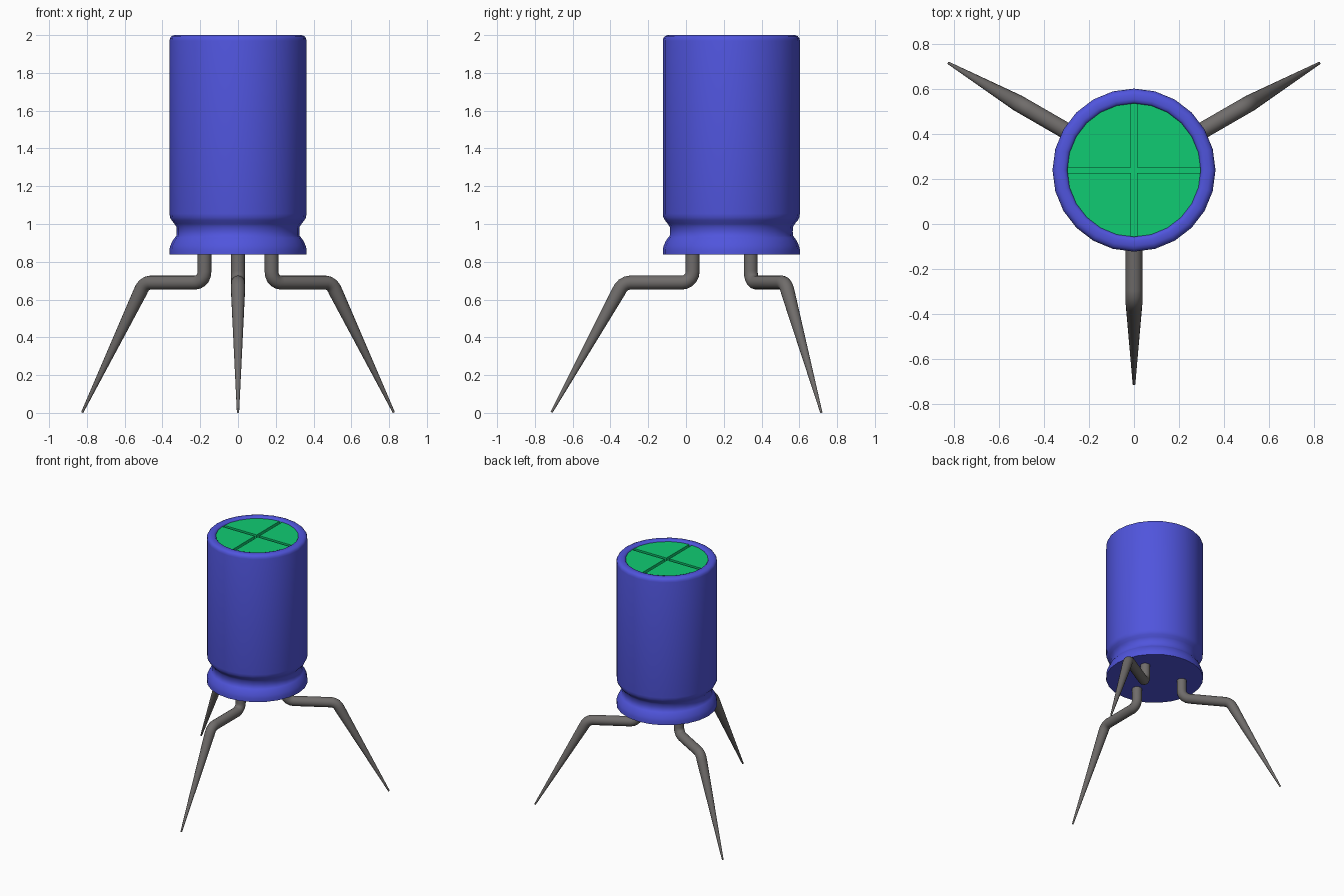
import bpy, bmesh, math
from mathutils import Vector, Matrix

if "Cube" in bpy.data.objects:
    bpy.data.objects.remove(bpy.data.objects["Cube"])

CENTRE = Vector((0, 0.24, 0))
SIDES = 24


def material(name, rgb):
    m = bpy.data.materials.new(name)
    m.diffuse_color = (*rgb, 1)
    m.use_nodes = True
    m.node_tree.nodes["Principled BSDF"].inputs["Base Color"].default_value = m.diffuse_color
    return m


def finish(bm, name, mat=None, smooth_angle=None):
    bmesh.ops.recalc_face_normals(bm, faces=bm.faces[:])
    me = bpy.data.meshes.new(name)
    bm.to_mesh(me)
    bm.free()
    ob = bpy.data.objects.new(name, me)
    ob.location = CENTRE
    bpy.context.collection.objects.link(ob)
    if mat:
        me.materials.append(mat)
    if smooth_angle:
        bpy.ops.object.select_all(action='DESELECT')
        ob.select_set(True)
        bpy.context.view_layer.objects.active = ob
        bpy.ops.object.shade_smooth_by_angle(angle=math.radians(smooth_angle))
    return ob


def skin(bm, rings):
    """Bridge successive vertex rings with quads."""
    for a, b in zip(rings, rings[1:]):
        n = len(a)
        for i in range(n):
            j = (i + 1) % n
            bm.faces.new((a[i], a[j], b[j], b[i]))


def lathe(name, profile, mat):
    bm = bmesh.new()
    rings = [[bm.verts.new((r * math.cos(math.tau * i / SIDES),
                            r * math.sin(math.tau * i / SIDES), z))
              for i in range(SIDES)] for r, z in profile]
    skin(bm, rings)
    bm.faces.new(rings[0])
    return finish(bm, name, mat, 40)


def leg(name, angle, path, n=16):
    """Round tube along (distance, height, radius) points, swung to an angle."""
    bm = bmesh.new()
    pts = [Vector((d, 0, z)) for d, z, r in path]
    rings = []
    for k, p in enumerate(pts):
        t_in = (p - pts[k - 1]).normalized() if k else Vector()
        t_out = (pts[k + 1] - p).normalized() if k + 1 < len(pts) else Vector()
        t = (t_in + t_out).normalized()
        side = Vector((t.z, 0, -t.x))
        r = path[k][2]
        rings.append([bm.verts.new(p + r * (math.cos(a) * side + math.sin(a) * Vector((0, 1, 0))))
                      for a in (math.tau * i / n for i in range(n))])
    skin(bm, rings)
    bm.faces.new(rings[0])
    bm.faces.new(rings[-1])
    bmesh.ops.rotate(bm, verts=bm.verts[:], cent=(0, 0, 0),
                     matrix=Matrix.Rotation(math.radians(angle), 3, 'Z'))
    finish(bm, name, material_grey, 40)


blue = material("blue_sleeve", (0.08, 0.09, 0.72))
green = material("green_top", (0.005, 0.60, 0.17))
material_grey = material("grey_metal", (0.16, 0.15, 0.145))

# Can body: flat base, bulged foot, crimp groove, straight wall, rounded rim
R = 0.363
lathe("can_body", [
    (R, 0.838), (R, 0.865), (0.358, 0.885), (0.347, 0.91), (0.335, 0.927), (0.326, 0.938),
    (0.325, 0.96), (0.326, 0.985), (0.338, 1.003), (0.352, 1.02), (0.36, 1.035), (R, 1.055),
    (R, 1.97), (0.36, 1.984), (0.352, 1.994), (0.338, 2.0),
    (0.316, 2.0), (0.304, 1.997), (0.297, 1.988), (0.297, 1.96)], blue)

# Top disc with a sunken cross
bm = bmesh.new()
bmesh.ops.create_circle(bm, cap_ends=True, segments=SIDES, radius=0.297)
bmesh.ops.translate(bm, verts=bm.verts[:], vec=(0, 0, 1.988))
W = 0.0125
for axis in ((1, 0, 0), (0, 1, 0)):
    for s in (-W, W):
        bmesh.ops.bisect_plane(bm, geom=bm.verts[:] + bm.edges[:] + bm.faces[:],
                               plane_co=Vector(axis) * s, plane_no=axis)
cross = [f for f in bm.faces
         if min(abs(f.calc_center_median().x), abs(f.calc_center_median().y)) < W * 0.9]
ext = bmesh.ops.extrude_face_region(bm, geom=cross)
bmesh.ops.translate(bm, vec=(0, 0, -0.02),
                    verts=[g for g in ext["geom"] if isinstance(g, bmesh.types.BMVert)])
bmesh.ops.delete(bm, geom=[f for f in cross if f.is_valid], context='FACES')
disc = finish(bm, "top_disc", green)
if max(disc.data.polygons, key=lambda p: p.area).normal.z < 0:
    disc.data.flip_normals()

# Three bent wire legs: drop, elbow, run outward, knee, taper to a point
T = 0.037
path = [(0.205, 0.86, T), (0.205, 0.75, T)]
path += [(0.262 - 0.057 * math.cos(a), 0.747 - 0.057 * math.sin(a), T)
         for a in (math.radians(d) for d in (18, 36, 54, 72, 90))]
path += [(0.535, 0.69, T), (0.555, 0.686, T), (0.573, 0.676, T), (0.587, 0.66, T),
         (0.598, 0.64, T), (0.952, 0.003, 0.006)]
for name, angle in (("front_leg", -90), ("right_leg", 30), ("left_leg", 150)):
    leg(name, angle, path)
